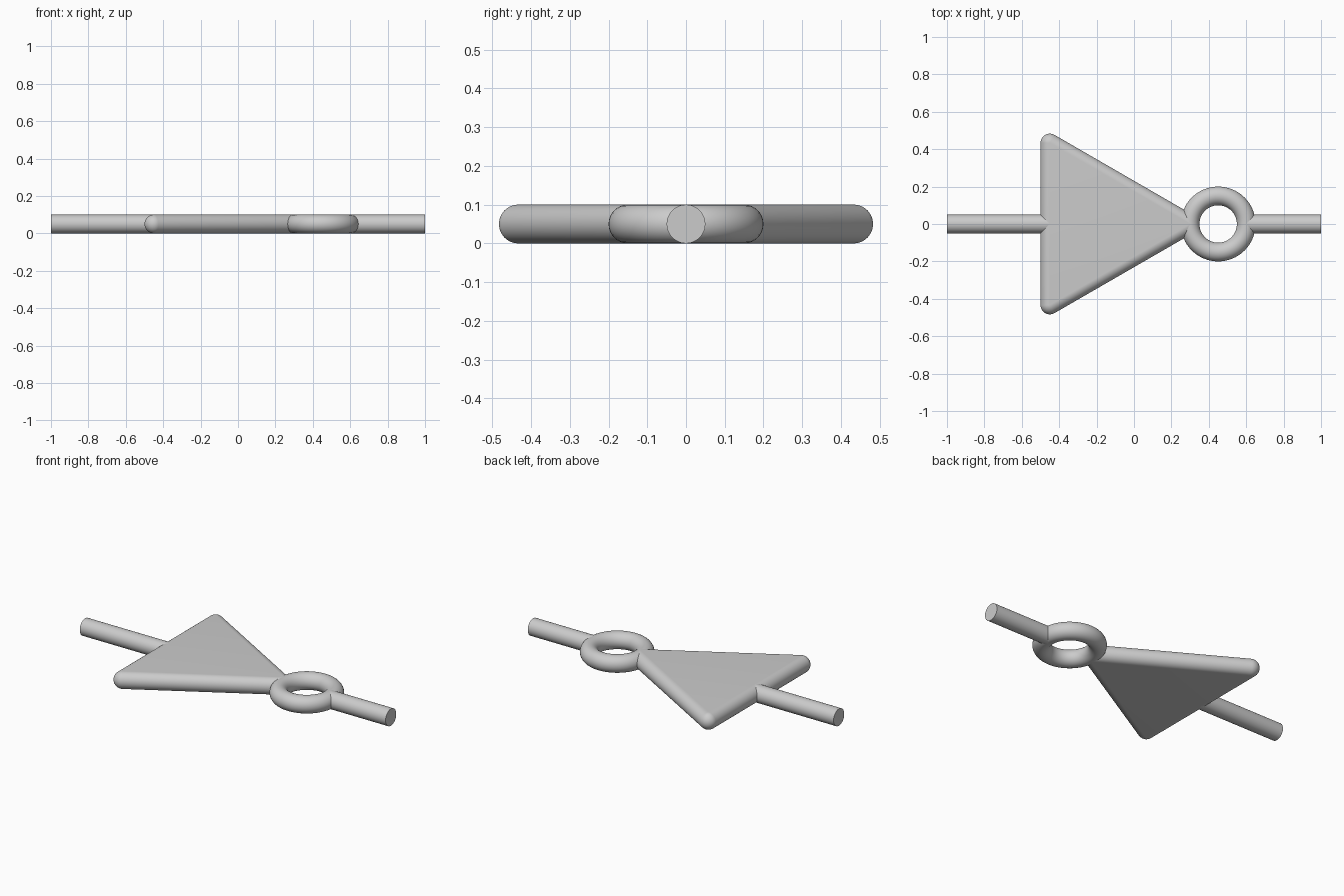
import bpy
import bmesh
from math import cos, sin, pi, radians
from mathutils import Matrix

R = 0.05          # radius of every tube and rounded edge
SEGMENTS = 48

cube = bpy.data.objects.get("Cube")
if cube:
    bpy.data.objects.remove(cube, do_unlink=True)

# One grey for the whole model
grey = bpy.data.materials.new("light_grey")
grey.use_nodes = True
colour = (0.6, 0.6, 0.6, 1)
grey.diffuse_color = colour
grey.node_tree.nodes["Principled BSDF"].inputs["Base Color"].default_value = colour


def finish(obj, name):
    """Name, colour and smooth a part."""
    obj.name = obj.data.name = name
    obj.data.materials.append(grey)
    bpy.ops.object.select_all(action="DESELECT")
    obj.select_set(True)
    bpy.context.view_layer.objects.active = obj
    bpy.ops.object.shade_smooth_by_angle(angle=radians(30))


def rod(name, start, end):
    """Straight round bar along x."""
    bpy.ops.mesh.primitive_cylinder_add(
        vertices=SEGMENTS, radius=R, depth=end - start,
        location=((start + end) / 2, 0, R), rotation=(0, pi / 2, 0))
    finish(bpy.context.object, name)


# Triangular plate: hull around three corner balls gives fully rounded edges
bm = bmesh.new()
for i in range(3):
    a = i * 2 * pi / 3
    bmesh.ops.create_uvsphere(
        bm, u_segments=SEGMENTS, v_segments=24, radius=R,
        matrix=Matrix.Translation((-0.2 + 0.5 * cos(a), 0.5 * sin(a), R)))
bmesh.ops.delete(bm, geom=bm.edges[:], context="EDGES_FACES")
hull = bmesh.ops.convex_hull(bm, input=bm.verts[:])
bmesh.ops.delete(bm, geom=[v for v in bm.verts if not v.link_faces], context="VERTS")
bmesh.ops.dissolve_limit(bm, angle_limit=radians(0.2), verts=bm.verts[:], edges=bm.edges[:])
bmesh.ops.recalc_face_normals(bm, faces=bm.faces[:])
mesh = bpy.data.meshes.new("triangle_plate")
bm.to_mesh(mesh)
bm.free()
plate = bpy.data.objects.new("triangle_plate", mesh)
bpy.context.collection.objects.link(plate)
finish(plate, "triangle_plate")

# Ring at the tip of the triangle
bpy.ops.mesh.primitive_torus_add(
    location=(0.45, 0, R), major_radius=0.15, minor_radius=R,
    major_segments=64, minor_segments=32)
finish(bpy.context.object, "ring")

# Rods leading out on both sides
rod("right_rod", -1, -0.45)
rod("left_rod", 0.6, 1)
